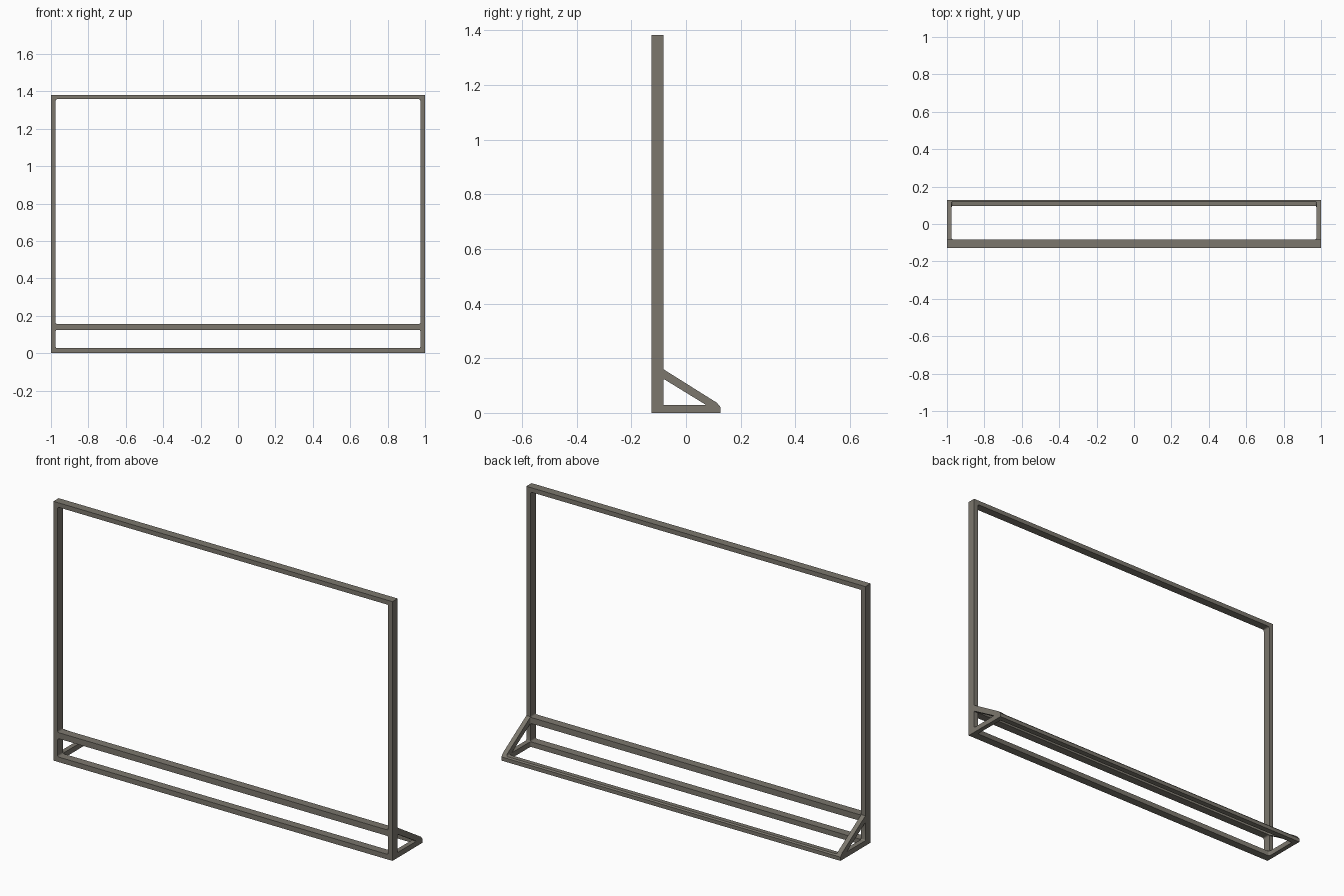
import bpy, bmesh
from mathutils import Vector

if "Cube" in bpy.data.objects:
    bpy.data.objects.remove(bpy.data.objects["Cube"])


def prism(name, pts, axis, lo, hi, radius=0.0):
    """Extrude a 2D outline along an axis, optionally rounding its corners."""
    def place(p, t):
        c = list(p)
        c.insert(axis, t)
        return Vector(c)
    bm = bmesh.new()
    face = bm.faces.new([bm.verts.new(place(p, lo)) for p in pts])
    new = bmesh.ops.extrude_face_region(bm, geom=[face])["geom"]
    for v in new:
        if isinstance(v, bmesh.types.BMVert):
            v.co[axis] = hi
    if radius:
        edges = [e for e in bm.edges
                 if abs(e.verts[0].co[axis] - e.verts[1].co[axis]) > 1e-5]
        bmesh.ops.bevel(bm, geom=edges, offset=radius, segments=3,
                        profile=0.5, affect='EDGES')
    bmesh.ops.recalc_face_normals(bm, faces=bm.faces)
    me = bpy.data.meshes.new(name)
    bm.to_mesh(me)
    bm.free()
    ob = bpy.data.objects.new(name, me)
    bpy.context.collection.objects.link(ob)
    return ob


def rect(a0, a1, b0, b1):
    return [(a0, b0), (a1, b0), (a1, b1), (a0, b1)]


F, B = -0.127, -0.083      # front and back of the upright frame
IN = 0.975                 # inner half width

# full side silhouette: upright, wedge brace and foot
frame = prism("display_frame",
              [(F, 0), (0.127, 0), (0.127, 0.02), (0.113, 0.037),
               (B, 0.16), (B, 1.382), (F, 1.382)], 0, -1, 1)

# openings: large panel, lower gap, foot interior, brace triangle
cutters = [
    prism("panel_cutter", rect(-IN, IN, 0.157, 1.358), 1, -0.5, 0.5, 0.008),
    prism("gap_cutter", rect(-IN, IN, 0.027, 0.125), 1, -0.5, 0.5, 0.008),
    prism("foot_cutter", rect(-IN, IN, B, 0.097), 2, -0.5, 2, 0.008),
    prism("brace_cutter", [(B, 0.028), (0.075, 0.028), (B, 0.125)],
          0, -1.5, 1.5, 0.005),
]
bpy.context.view_layer.objects.active = frame
frame.select_set(True)
for c in cutters:
    c.hide_render = True
    m = frame.modifiers.new("cut", 'BOOLEAN')
    m.operation = 'DIFFERENCE'
    m.solver = 'EXACT'
    m.object = c
    bpy.ops.object.modifier_apply(modifier=m.name)
for c in cutters:
    bpy.data.objects.remove(c, do_unlink=True)

# warm grey metal
mat = bpy.data.materials.new("warm_grey_metal")
mat.diffuse_color = (0.2, 0.185, 0.155, 1)
mat.use_nodes = True
mat.node_tree.nodes["Principled BSDF"].inputs["Base Color"].default_value = mat.diffuse_color
frame.data.materials.clear()
frame.data.materials.append(mat)
for p in frame.data.polygons:
    p.material_index = 0

bpy.ops.object.shade_smooth_by_angle(angle=0.6)
